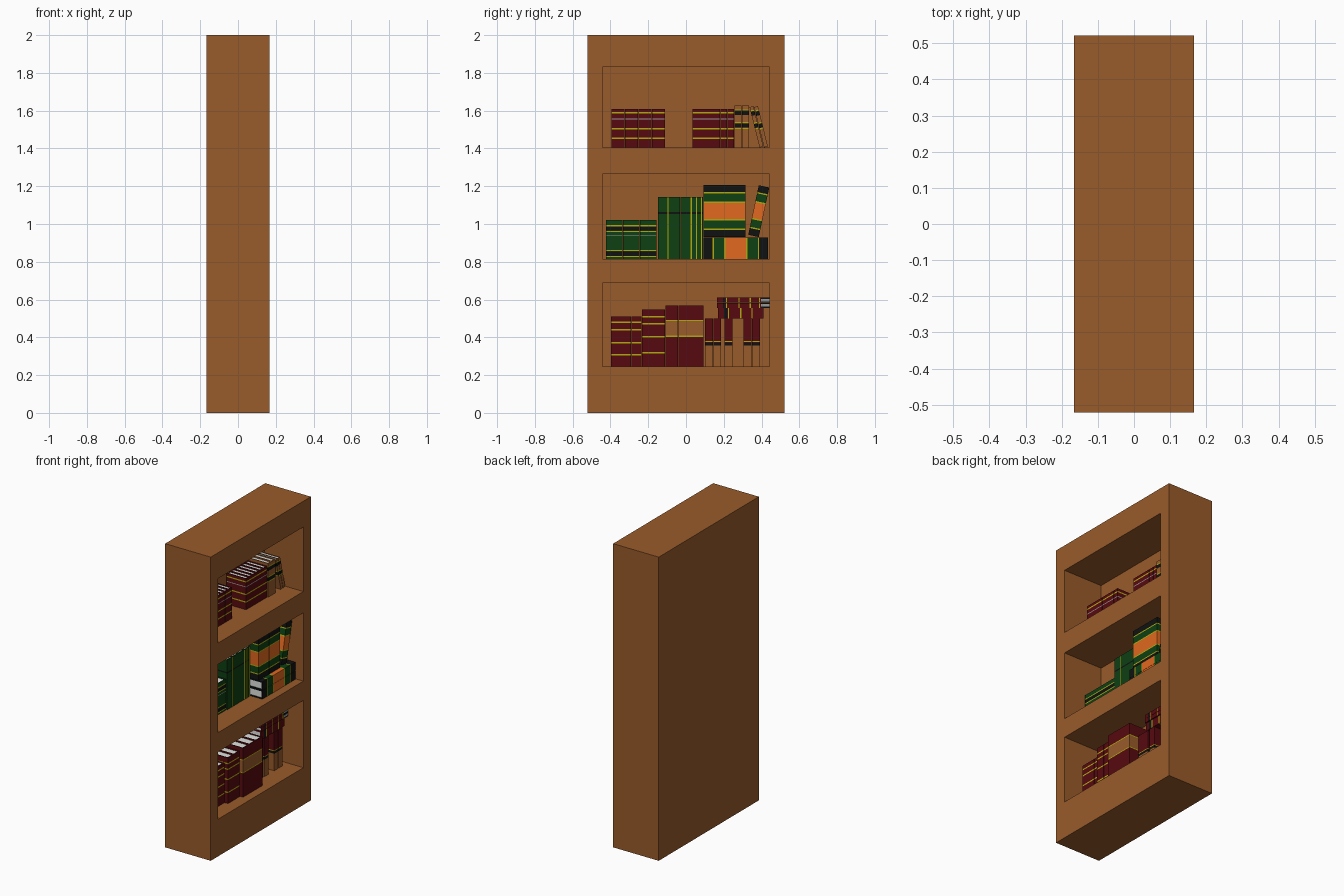
import bpy, bmesh, math
from mathutils import Matrix, Vector

if "Cube" in bpy.data.objects:
    bpy.data.objects.remove(bpy.data.objects["Cube"])

COLORS = {
    "wood brown": (0.318, 0.105, 0.024), "maroon": (0.095, 0.003, 0.005),
    "gold": (0.45, 0.40, 0.005), "dark green": (0.004, 0.05, 0.006),
    "black": (0.005, 0.006, 0.006), "orange": (0.75, 0.14, 0.014),
    "page white": (0.75, 0.77, 0.75), "grey": (0.33, 0.33, 0.33),
}
NAMES = list(COLORS)
MATS = []
for n, c in COLORS.items():
    m = bpy.data.materials.new(n)
    m.diffuse_color = (*c, 1)
    m.use_nodes = True
    m.node_tree.nodes["Principled BSDF"].inputs["Base Color"].default_value = m.diffuse_color
    MATS.append(m)
WOOD, MAROON, GOLD, GREEN, BLACK, ORANGE, PAGE, GREY = range(8)
BACK = -0.108    # where the book fore-edges end


def finish(bm, name):
    bmesh.ops.recalc_face_normals(bm, faces=bm.faces[:])
    me = bpy.data.meshes.new(name)
    bm.to_mesh(me)
    bm.free()
    for m in MATS:
        me.materials.append(m)
    ob = bpy.data.objects.new(name, me)
    bpy.context.collection.objects.link(ob)
    return ob


def prism(bm, profile, levels, place, mat_at):
    """Stack rings of a (width, x) profile; colour each storey by mat_at(v)."""
    rings = [[bm.verts.new(place(u, v, x)) for u, x in profile] for v in levels]
    n = len(profile)
    for i in range(len(levels) - 1):
        idx = mat_at((levels[i] + levels[i + 1]) / 2)
        for k in range(n):
            f = bm.faces.new((rings[i][k], rings[i][(k + 1) % n],
                              rings[i + 1][(k + 1) % n], rings[i + 1][k]))
            f.material_index = idx
    for ring, v in ((rings[0], levels[0] + 1e-4), (rings[-1], levels[-1] - 1e-4)):
        bm.faces.new(ring).material_index = mat_at(v)


def book(bm, y0, z0, w, h, spine, base, bands, tilt=0, lying=False):
    """One book: U-shaped cover with coloured bands, and a recessed page block."""
    rot = Matrix.Rotation(-math.radians(tilt), 3, 'X')

    def place(u, v, x):
        p = Vector((x, v, u)) if lying else rot @ Vector((x, u, v))
        return p + Vector((0, y0, z0))

    def mat_at(v):
        idx = base
        for a, b, m in bands:
            if a <= v <= b:
                idx = m
        return idx

    t = min(0.007, w * 0.17)
    g = 0.0006    # hairline gap between neighbours
    levels = sorted({0.0, h, *(e for a, b, _ in bands for e in (a, b) if 0 < e < h)})
    cover = [(g, BACK), (g, spine), (w - g, spine), (w - g, BACK),
             (w - t, BACK), (w - t, spine - t), (t, spine - t), (t, BACK)]
    prism(bm, cover, levels, place, mat_at)
    pages = [(t, BACK + .006), (t, spine - t), (w - t, spine - t), (w - t, BACK + .006)]
    prism(bm, pages, [0.005, h - 0.005], place, lambda v: PAGE)


def row(name, y0, y1, z0, h, count, spine, base, bands):
    """A set of equal upright books."""
    bm = bmesh.new()
    w = (y1 - y0) / count
    for i in range(count):
        book(bm, y0 + i * w, z0, w, h, spine, base, bands)
    return finish(bm, name)


def lines(col, *heights, t=0.008):
    return [(v - t / 2, v + t / 2, col) for v in heights]


# Cabinet: one block with three niches pushed in from the +x side
bm = bmesh.new()
bmesh.ops.create_cube(bm, size=1, matrix=Matrix.Translation((0, 0, 1)) @
                      Matrix.Diagonal((0.332, 1.042, 2, 1)))
NICHES = [(0.245, 0.688), (0.815, 1.265), (1.405, 1.83)]
for axis, cuts in (('y', (-0.443, 0.443)), ('z', [z for n in NICHES for z in n])):
    for c in cuts:
        co, no = ((0, c, 0), (0, 1, 0)) if axis == 'y' else ((0, 0, c), (0, 0, 1))
        bmesh.ops.bisect_plane(bm, geom=bm.verts[:] + bm.edges[:] + bm.faces[:],
                               plane_co=co, plane_no=no)
for lo, hi in NICHES:
    face = [f for f in bm.faces if f.calc_center_median().x > 0.16
            and abs(f.calc_center_median().y) < 0.1
            and lo < f.calc_center_median().z < hi]
    ext = bmesh.ops.extrude_face_region(bm, geom=face)
    moved = [v for v in ext['geom'] if isinstance(v, bmesh.types.BMVert)]
    bmesh.ops.translate(bm, verts=moved, vec=(-0.283, 0, 0))
    old = [f for f in face if f.is_valid]
    if old:      # the face that closed the niche
        bmesh.ops.delete(bm, geom=old, context='FACES_ONLY')
bmesh.ops.dissolve_limit(bm, angle_limit=0.01, verts=bm.verts[:], edges=bm.edges[:])
finish(bm, "cabinet")

# Top shelf
Z = 1.405
red = lines(GOLD, 0.05, 0.10, 0.183) + lines(GREY, 0.15, t=0.005)
row("top_red_books_left", -0.395, -0.11, Z, 0.205, 8, 0.034, MAROON, red)
row("top_red_books_right", 0.035, 0.255, Z, 0.205, 6, 0.034, MAROON, red)
tan = [(0.105, 0.128, BLACK), (0.172, 0.195, BLACK)] + lines(GOLD, 0.101, 0.132, 0.199, t=0.006)
row("top_tan_books", 0.256, 0.334, Z, 0.222, 2, 0.04, WOOD, tan)
bm = bmesh.new()
for y in (0.389, 0.413):
    book(bm, y, Z, 0.022, 0.22, 0.04, WOOD, tan, tilt=-14)
finish(bm, "top_leaning_books")

# Middle shelf
Z = 0.815
row("short_green_books", -0.425, -0.155, Z, 0.205, 3, 0.022, GREEN,
    [(0.015, 0.04, BLACK), (0.15, 0.172, BLACK)]
    + lines(GOLD, 0.012, 0.045, 0.146, 0.176, t=0.006) + lines(GREY, 0.125, t=0.004))
row("tall_green_books", -0.15, 0.09, Z, 0.328, 4, 0.026, GREEN, lines(BLACK, 0.243, t=0.009))
bm = bmesh.new()
for y in (-0.095, 0.028, 0.055, 0.082):      # upright gold strips on the spines
    bmesh.ops.create_cube(bm, size=1, matrix=Matrix.Translation((0.026, y, Z + 0.164)) @
                          Matrix.Diagonal((0.003, 0.006, 0.326, 1)))
for f in bm.faces:
    f.material_index = GOLD
finish(bm, "green_book_gold_strips")


def banded(h):
    """Symmetric black, green and orange pattern scaled to the book height."""
    b = [(a * h, c * h, m) for a, c, m in
         ((0.14, 0.86, GREEN), (0.335, 0.665, ORANGE))]
    return b + lines(GOLD, 0.15 * h, 0.33 * h, 0.67 * h, 0.85 * h, t=0.007)


bm = bmesh.new()
for i in range(2):
    book(bm, 0.092, Z + i * 0.0575, 0.0575, 0.343, 0.113, BLACK, banded(0.343), lying=True)
finish(bm, "lying_orange_books")
row("standing_orange_books", 0.092, 0.315, 0.931, 0.275, 4, 0.085, BLACK, banded(0.275))
bm = bmesh.new()
book(bm, 0.329, 0.943, 0.058, 0.268, 0.085, BLACK, banded(0.268), tilt=12)
finish(bm, "leaning_orange_book")

# Bottom shelf
Z = 0.246
row("small_maroon_books", -0.398, -0.235, Z, 0.263, 3, 0.065, MAROON,
    lines(GOLD, 0.063, 0.126, 0.193, 0.235))
row("medium_maroon_books", -0.233, -0.11, Z, 0.301, 2, 0.09, MAROON,
    lines(GOLD, 0.073, 0.158, 0.225, 0.262))
row("large_maroon_books", -0.108, 0.094, Z, 0.323, 3, 0.112, MAROON,
    [(0.16, 0.244, WOOD)] + lines(GOLD, 0.16, 0.244, t=0.006))
half = [(0, 0.112, WOOD), (0.112, 0.127, BLACK)] + lines(GOLD, 0.131, t=0.005)
bm = bmesh.new()
for y in (0.10, 0.144, 0.204, 0.305, 0.35):
    book(bm, y, Z, 0.043, 0.253, 0.05, MAROON, half)
finish(bm, "two_tone_books")
bm = bmesh.new()
book(bm, 0.17, 0.5, 0.055, 0.24, 0.05, MAROON,
     [(0.03, 0.05, BLACK)] + lines(GOLD, 0.055, 0.12, 0.18, t=0.006), lying=True)
for i in range(2):
    book(bm, 0.165, 0.556 + i * 0.0275, 0.0275, 0.278, 0.055, MAROON,
         [(0.03, 0.045, BLACK), (0.232, 0.278, BLACK)]
         + lines(GOLD, 0.05, 0.115, 0.175, 0.225, t=0.006), lying=True)
    # grey label plates on the far ends of the spines
    n = len(bm.faces)
    bmesh.ops.create_cube(bm, size=1, matrix=Matrix.Translation(
        (0.055, 0.42, 0.57 + i * 0.0275)) @ Matrix.Diagonal((0.003, 0.044, 0.013, 1)))
    for f in list(bm.faces)[n:]:
        f.material_index = GREY
finish(bm, "lying_maroon_books")
